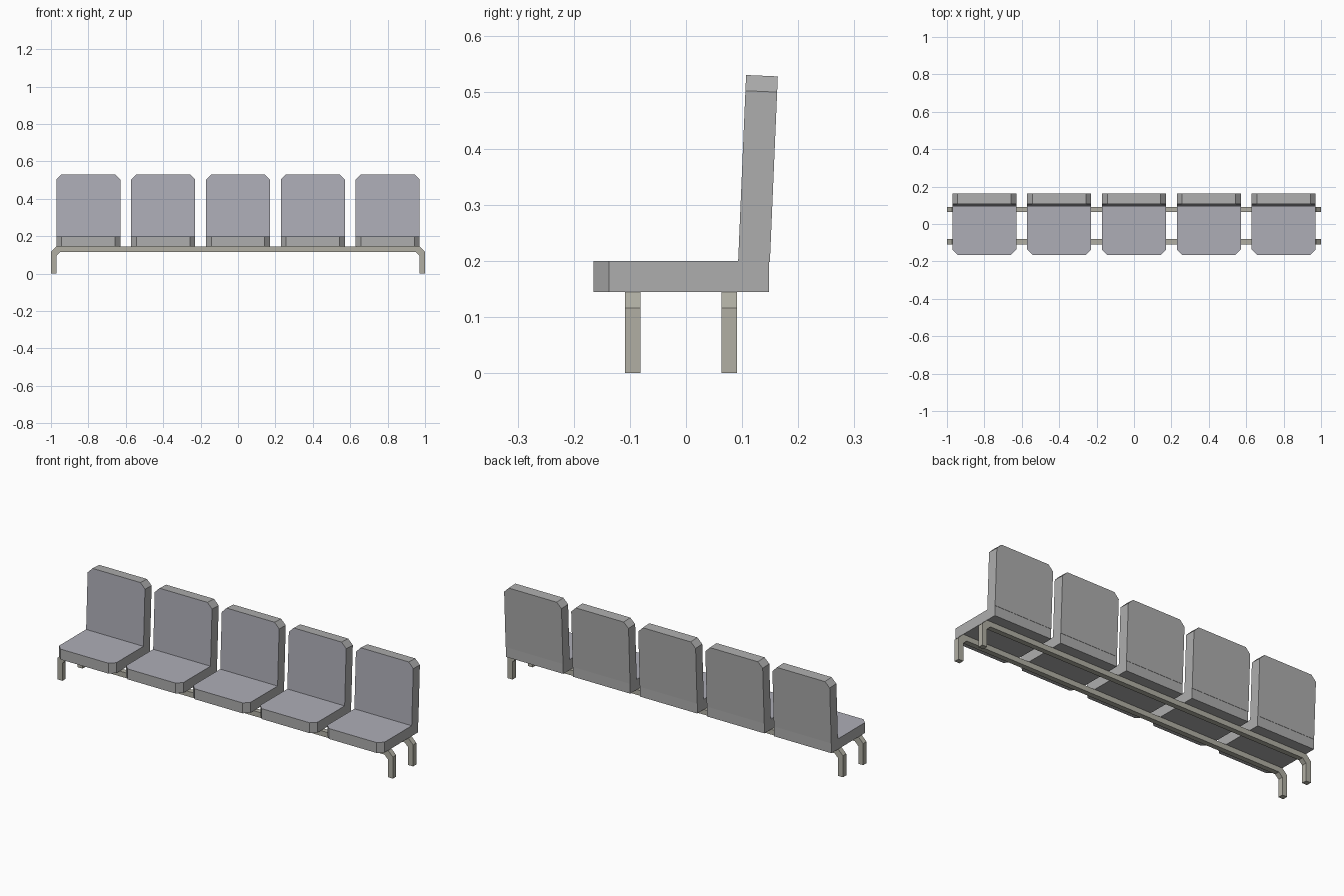
import bpy, bmesh
from mathutils import Vector

if "Cube" in bpy.data.objects:
    bpy.data.objects.remove(bpy.data.objects["Cube"])


def material(name, rgb):
    m = bpy.data.materials.new(name)
    m.diffuse_color = (*rgb, 1)
    m.use_nodes = True
    m.node_tree.nodes["Principled BSDF"].inputs["Base Color"].default_value = m.diffuse_color
    return m


shell = material("shell_grey", (0.42, 0.42, 0.42))
pad = material("pad_grey", (0.42, 0.42, 0.47))
metal = material("frame_metal", (0.44, 0.43, 0.37))


def prism(name, points, depth, mats, pad_dir=None):
    """Extrude a planar outline; faces looking along pad_dir get the second material."""
    bm = bmesh.new()
    face = bm.faces.new([bm.verts.new(p) for p in points])
    ext = bmesh.ops.extrude_face_region(bm, geom=[face])
    moved = [g for g in ext["geom"] if isinstance(g, bmesh.types.BMVert)]
    bmesh.ops.translate(bm, verts=moved, vec=depth)
    bmesh.ops.recalc_face_normals(bm, faces=bm.faces)
    if pad_dir:
        for f in bm.faces:
            if f.normal.dot(Vector(pad_dir)) > 0.95:
                f.material_index = 1
    mesh = bpy.data.meshes.new(name)
    bm.to_mesh(mesh)
    bm.free()
    for m in mats:
        mesh.materials.append(m)
    ob = bpy.data.objects.new(name, mesh)
    bpy.context.collection.objects.link(ob)
    return ob


W, C = 0.171, 0.028  # half seat width, corner chamfer

# Seat with clipped front corners
seat_outline = [(-W, 0.148), (-W, -0.165 + C), (-W + C, -0.165),
                (W - C, -0.165), (W, -0.165 + C), (W, 0.148)]
seat = prism("seat", [(x, y, 0.144) for x, y in seat_outline], (0, 0, 0.056),
             [shell, pad], (0, 0, 1))

# Leaning backrest with clipped top corners (height measured along the lean)
lean = Vector((0, 0.0141, 0.331))
k = 1 - C / 0.331
back_outline = [(-W, 0), (-W, k), (-W + C, 1), (W - C, 1), (W, k), (W, 0)]
back = prism("backrest", [Vector((x, 0.093, 0.2)) + lean * t for x, t in back_outline],
             (0, 0.0565, -0.0025), [shell, pad], (0, -1, 0))

# Repeat the chair along the row
for ob in (seat, back):
    for i in range(5):
        o = ob if i == 0 else ob.copy()
        if i:
            bpy.context.collection.objects.link(o)
        o.location.x = -0.8 + 0.4 * i

# Two bent square-tube frames, each a rail with a leg at both ends
half = [(1, 0), (1, 0.116), (0.972, 0.144)]
inner = [(0.95, 0.116), (0.971, 0.095), (0.971, 0)]
outline = ([(-x, z) for x, z in half] + half[::-1]
           + inner[::-1] + [(-x, z) for x, z in inner])
for name, y in (("front_frame", -0.109), ("rear_frame", 0.063)):
    prism(name, [(x, y, z) for x, z in outline], (0, 0.028, 0), [metal])
